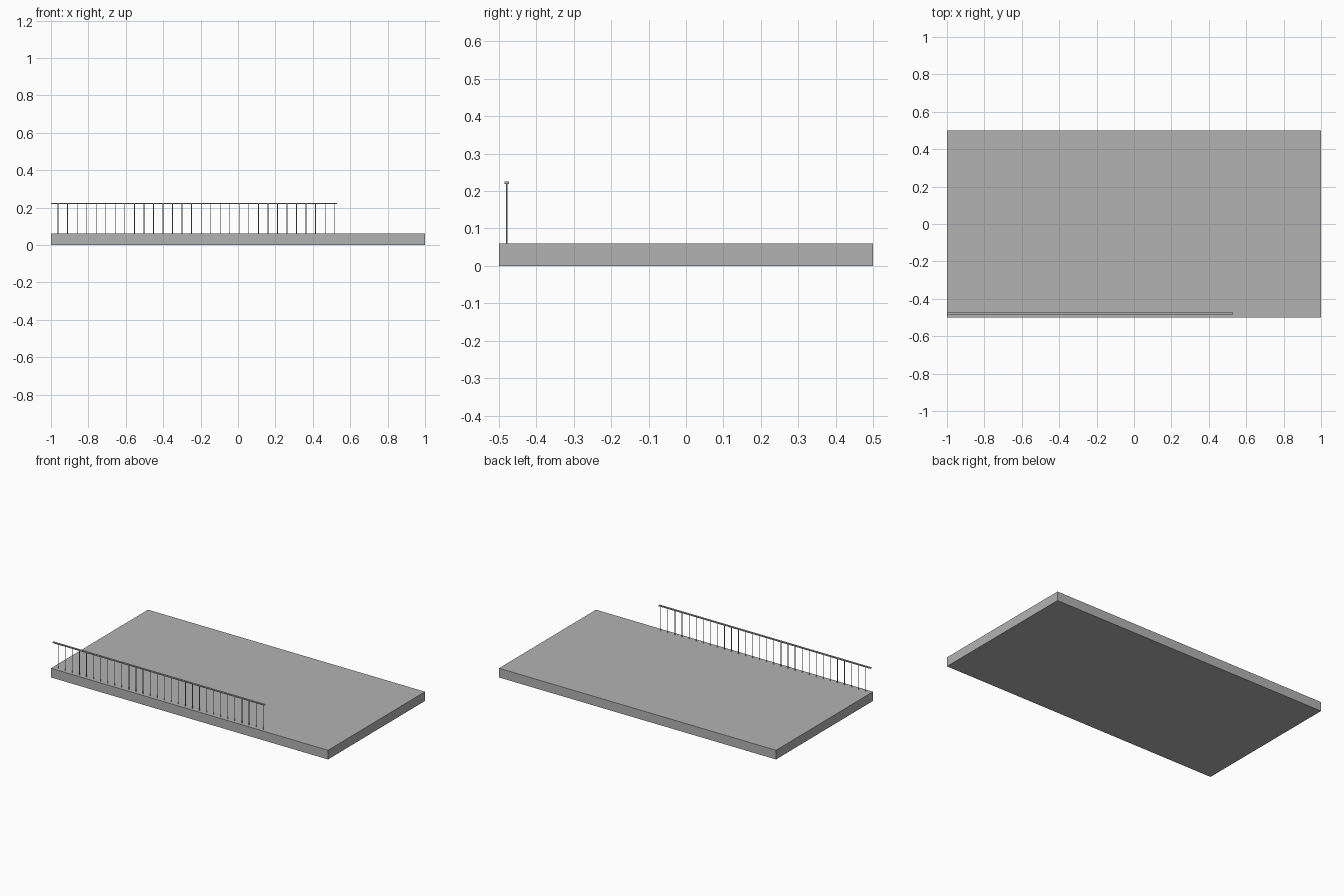
import bpy

cube = bpy.data.objects.get("Cube")
if cube:
    bpy.data.objects.remove(cube, do_unlink=True)


def material(name, color):
    mat = bpy.data.materials.new(name)
    mat.use_nodes = True
    mat.diffuse_color = color
    mat.node_tree.nodes["Principled BSDF"].inputs["Base Color"].default_value = color
    return mat


grey = material("concrete grey", (0.45, 0.45, 0.45, 1))


def box(name, low, high):
    """Box between two opposite corners."""
    center = [(a + b) / 2 for a, b in zip(low, high)]
    bpy.ops.mesh.primitive_cube_add(size=1, location=center)
    obj = bpy.context.object
    obj.name = name
    obj.scale = [b - a for a, b in zip(low, high)]
    bpy.ops.object.transform_apply(location=False, rotation=False, scale=True)
    obj.data.materials.append(grey)
    return obj


SLAB_TOP = 0.06
RAIL_BOTTOM = 0.219
RAIL_Y = -0.479

# Floor slab
box("floor_slab", (-1, -0.5, 0), (1, 0.5, SLAB_TOP))

# Handrail, open at the right end of the floor
box("handrail", (-1, RAIL_Y - 0.006, RAIL_BOTTOM), (0.53, RAIL_Y + 0.006, 0.225))

# Evenly spaced thin balusters
COUNT, FIRST, LAST, RADIUS = 30, -0.962, 0.517, 0.002
for i in range(COUNT):
    x = FIRST + (LAST - FIRST) * i / (COUNT - 1)
    bpy.ops.mesh.primitive_cylinder_add(
        vertices=8, radius=RADIUS, depth=RAIL_BOTTOM - SLAB_TOP,
        location=(x, RAIL_Y, (RAIL_BOTTOM + SLAB_TOP) / 2))
    baluster = bpy.context.object
    baluster.name = f"baluster_{i + 1}"
    baluster.data.materials.append(grey)
    bpy.ops.object.shade_smooth_by_angle()
